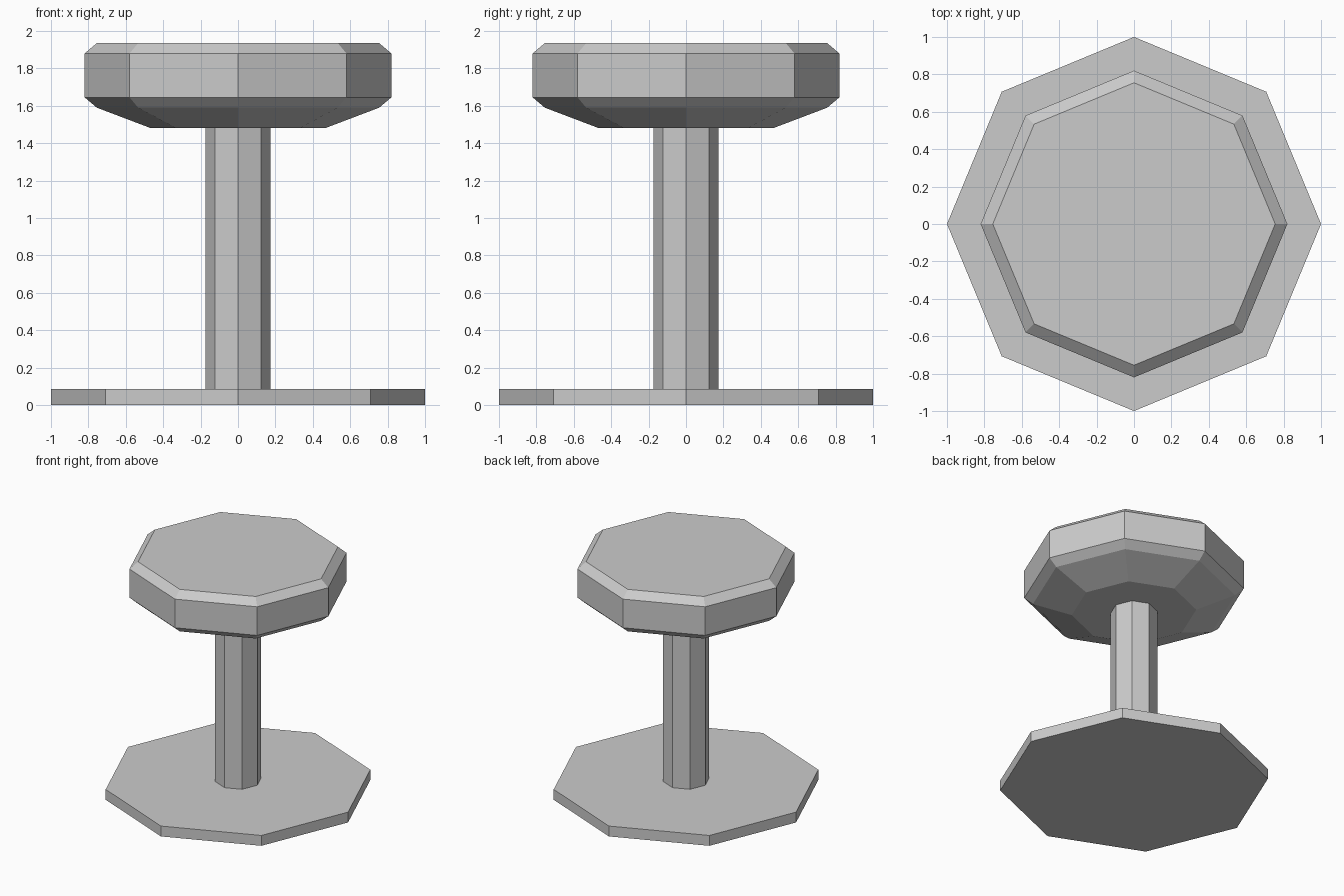
import bpy
import bmesh
from math import cos, sin, tau

SIDES = 8

cube = bpy.data.objects.get("Cube")
if cube:
    bpy.data.objects.remove(cube, do_unlink=True)

# Single plain grey finish
grey = bpy.data.materials.new("plain_grey")
grey.use_nodes = True
colour = (0.6, 0.6, 0.6, 1)
grey.diffuse_color = colour
grey.node_tree.nodes["Principled BSDF"].inputs["Base Color"].default_value = colour


def turned(name, profile):
    """Eight-sided solid from (radius, height) pairs, bottom to top."""
    bm = bmesh.new()
    rings = [[bm.verts.new((r * cos(tau * i / SIDES), r * sin(tau * i / SIDES), z))
              for i in range(SIDES)] for r, z in profile]
    for low, high in zip(rings, rings[1:]):
        for i in range(SIDES):
            j = (i + 1) % SIDES
            bm.faces.new((low[i], low[j], high[j], high[i]))
    bm.faces.new(rings[0][::-1])
    bm.faces.new(rings[-1])
    mesh = bpy.data.meshes.new(name)
    bm.to_mesh(mesh)
    bm.free()
    mesh.materials.append(grey)
    obj = bpy.data.objects.new(name, mesh)
    bpy.context.collection.objects.link(obj)
    return obj


# Floor plate, post and cushion with bevelled rims and a tapered underside
turned("base_plate", [(1, 0), (1, 0.085)])
turned("post", [(0.175, 0.085), (0.175, 1.48)])
turned("seat_cushion", [(0.465, 1.48), (0.755, 1.59), (0.82, 1.645),
                        (0.82, 1.88), (0.755, 1.935)])
